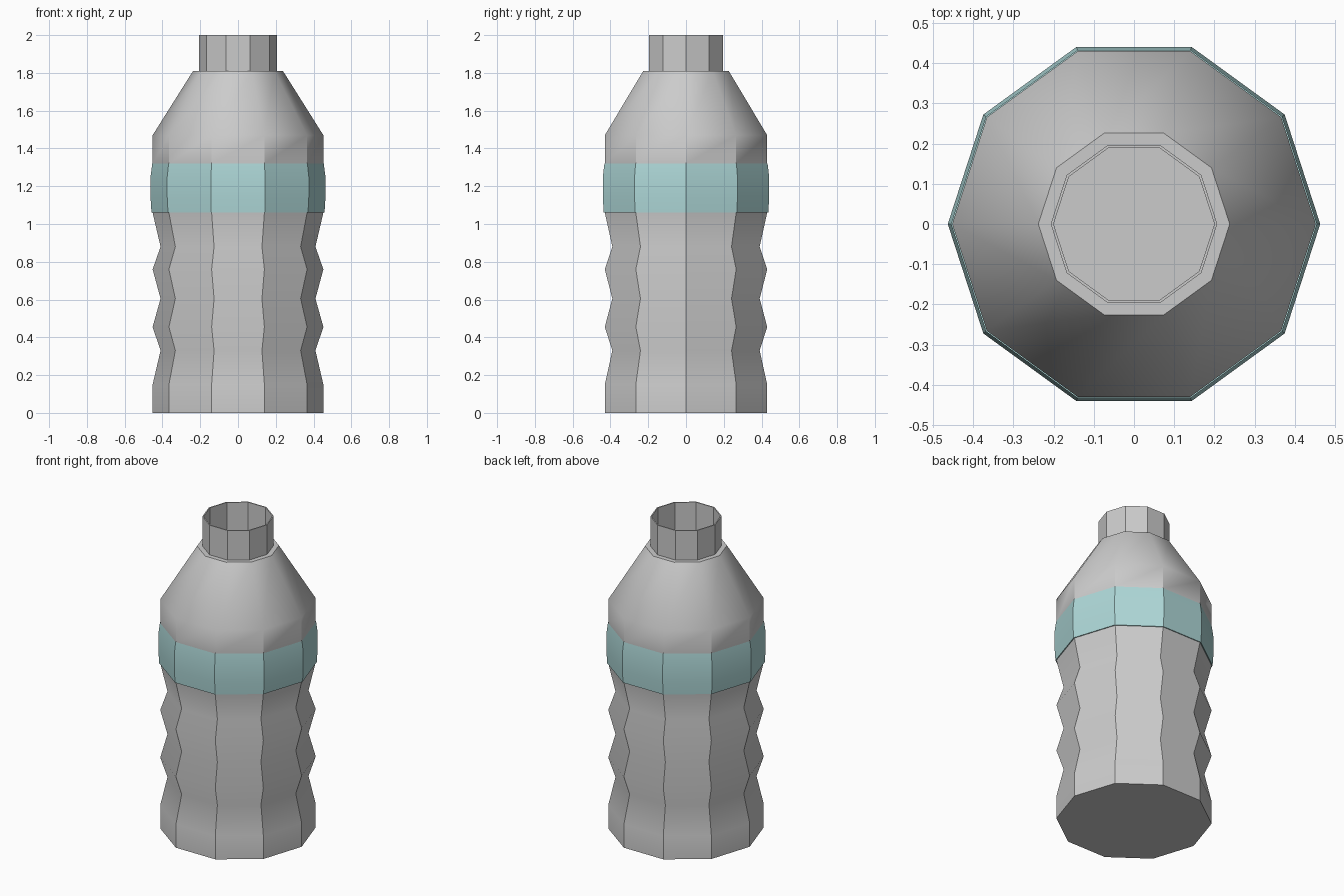
import bpy, bmesh, math

if "Cube" in bpy.data.objects:
    bpy.data.objects.remove(bpy.data.objects["Cube"])

SIDES = 10


def revolve(name, profile, cap_start=False, color=None):
    """Sweep (radius, z) points around z as a ten-sided shell."""
    bm = bmesh.new()
    rings = []
    for r, z in profile:
        rings.append([bm.verts.new((r * math.cos(2 * math.pi * i / SIDES),
                                    r * math.sin(2 * math.pi * i / SIDES), z))
                      for i in range(SIDES)])
    for a, b in zip(rings, rings[1:]):
        for i in range(SIDES):
            j = (i + 1) % SIDES
            bm.faces.new((a[i], a[j], b[j], b[i]))
    if cap_start:
        bm.faces.new(rings[0][::-1])
    mesh = bpy.data.meshes.new(name)
    bm.to_mesh(mesh)
    bm.free()
    obj = bpy.data.objects.new(name, mesh)
    bpy.context.collection.objects.link(obj)
    if color:
        mat = bpy.data.materials.new(name + "_color")
        mat.diffuse_color = color
        mat.use_nodes = True
        mat.node_tree.nodes["Principled BSDF"].inputs["Base Color"].default_value = mat.diffuse_color
        mesh.materials.append(mat)
    # Vertical corners stay sharp, ribs and shoulder blend
    bpy.ops.object.select_all(action='DESELECT')
    obj.select_set(True)
    bpy.context.view_layer.objects.active = obj
    bpy.ops.object.shade_smooth_by_angle(angle=math.radians(33))
    return obj


R, GROOVE = 0.452, 0.41

# Ribbed hollow body, shoulder, ledge and open neck with a thin rim
revolve("bottle_body", [
    (R, 0), (R, 0.15), (GROOVE, 0.33), (R, 0.455), (GROOVE, 0.605),
    (R, 0.76), (GROOVE, 0.88), (R, 1.06), (R, 1.32), (R, 1.47),
    (0.238, 1.81), (0.207, 1.81), (0.207, 2.0), (0.2, 2.0), (0.2, 1.81),
], cap_start=True)

# Slightly bulging label band
revolve("label_band", [
    (R, 1.06), (0.458, 1.06), (0.463, 1.14), (0.463, 1.25), (R + 0.002, 1.32),
], color=(0.42, 0.68, 0.68, 1))
